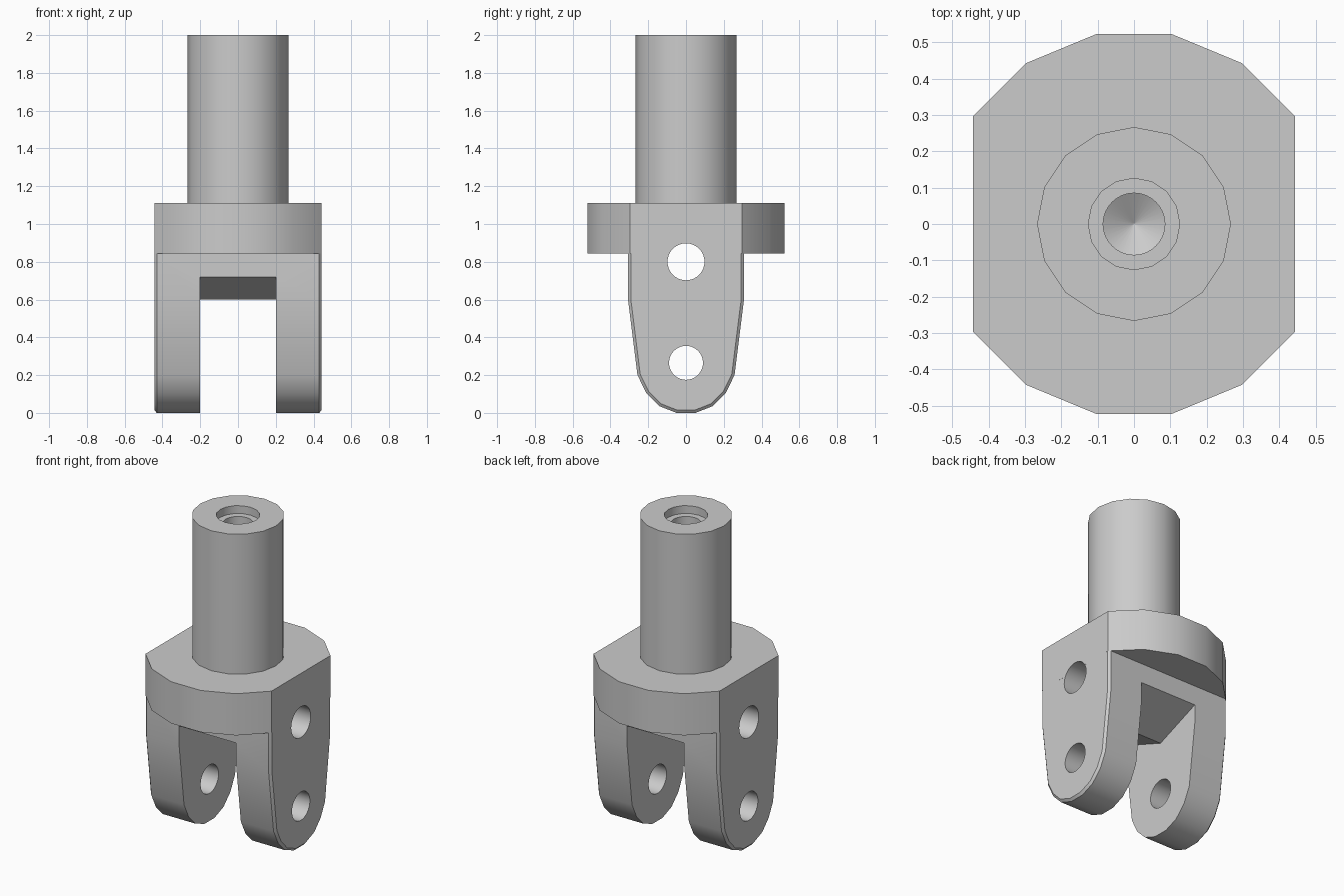
import bpy, bmesh, math

if "Cube" in bpy.data.objects:
    bpy.data.objects.remove(bpy.data.objects["Cube"], do_unlink=True)

steel = bpy.data.materials.new("grey steel")
steel.use_nodes = True
grey = (0.6, 0.6, 0.6, 1)
steel.diffuse_color = grey
steel.node_tree.nodes["Principled BSDF"].inputs["Base Color"].default_value = grey


def loft(name, rings):
    """Skin a stack of matching closed rings and cap both ends."""
    bm = bmesh.new()
    loops = [[bm.verts.new(p) for p in ring] for ring in rings]
    n = len(loops[0])
    for a, b in zip(loops, loops[1:]):
        for i in range(n):
            j = (i + 1) % n
            bm.faces.new((a[i], a[j], b[j], b[i]))
    bm.faces.new(loops[0][::-1])
    bm.faces.new(loops[-1])
    bmesh.ops.recalc_face_normals(bm, faces=bm.faces)
    mesh = bpy.data.meshes.new(name)
    bm.to_mesh(mesh)
    bm.free()
    mesh.materials.append(steel)
    ob = bpy.data.objects.new(name, mesh)
    bpy.context.collection.objects.link(ob)
    return ob


def circle(radius, sides, offset=0.0):
    step = math.tau / sides
    return [(radius * math.cos((i + offset) * step),
             radius * math.sin((i + offset) * step)) for i in range(sides)]


def upright(name, sections, sides):
    """Turned part from (radius, z) sections."""
    return loft(name, [[(x, y, z) for x, y in circle(r, sides)] for r, z in sections])


def crosswise(name, sections):
    """Part running along x from (x, yz outline) sections."""
    return loft(name, [[(x, y, z) for y, z in outline] for x, outline in sections])


def combine(target, other, operation):
    mod = target.modifiers.new(operation.lower(), 'BOOLEAN')
    mod.operation = operation
    mod.solver = 'EXACT'
    mod.object = other
    bpy.context.view_layer.objects.active = target
    bpy.ops.object.modifier_apply(modifier=mod.name)
    bpy.data.objects.remove(other, do_unlink=True)


def mirrored(half):
    return half + [(-y, z) for y, z in reversed(half)]


# Fork block: tapered round-ended outline with chamfered outer faces
outer = mirrored([(0.307, 1.0), (0.307, 0.6), (0.257, 0.2),
                  (0.21, 0.105), (0.14, 0.035), (0.05, 0.0)])
inner = mirrored([(0.292, 1.0), (0.292, 0.6), (0.242, 0.203),
                  (0.198, 0.115), (0.134, 0.049), (0.047, 0.015)])
body = crosswise("fork_and_flange", [(-0.443, inner), (-0.43, outer),
                                     (0.43, outer), (0.443, inner)])

# Round flange with two flat sides
rim = [p for p in circle(0.533, 16, 0.5) if abs(p[0]) < 0.5]
flange = loft("flange", [[(x, y, z) for x, y in rim] for z in (0.845, 1.11)])
combine(body, flange, 'UNION')

# Slot between the legs, with a ridged roof
slot = [(-0.5, -0.1), (0.5, -0.1), (0.5, 0.795), (0.0, 0.6), (-0.5, 0.795)]
combine(body, crosswise("slot", [(-0.2, slot), (0.2, slot)]), 'DIFFERENCE')

# Cross pin holes
for height, radius in ((0.8, 0.098), (0.265, 0.09)):
    outline = [(y, z + height) for y, z in circle(radius, 32)]
    combine(body, crosswise("pin_hole", [(-1, outline), (1, outline)]), 'DIFFERENCE')

# Shaft with a counterbored, cone-bottomed hole
shaft = upright("shaft", [(0.267, 1.1), (0.267, 2.0)], 16)
combine(shaft, upright("counterbore", [(0.126, 1.95), (0.126, 2.1)], 16), 'DIFFERENCE')
combine(shaft, upright("drill_hole", [(0.001, 1.65), (0.085, 1.7), (0.085, 2.1)], 32), 'DIFFERENCE')

# Smooth the curved sides, keep edges crisp
for ob in (body, shaft):
    bpy.ops.object.select_all(action='DESELECT')
    ob.select_set(True)
    bpy.context.view_layer.objects.active = ob
    bpy.ops.object.shade_smooth_by_angle(angle=math.radians(30))
